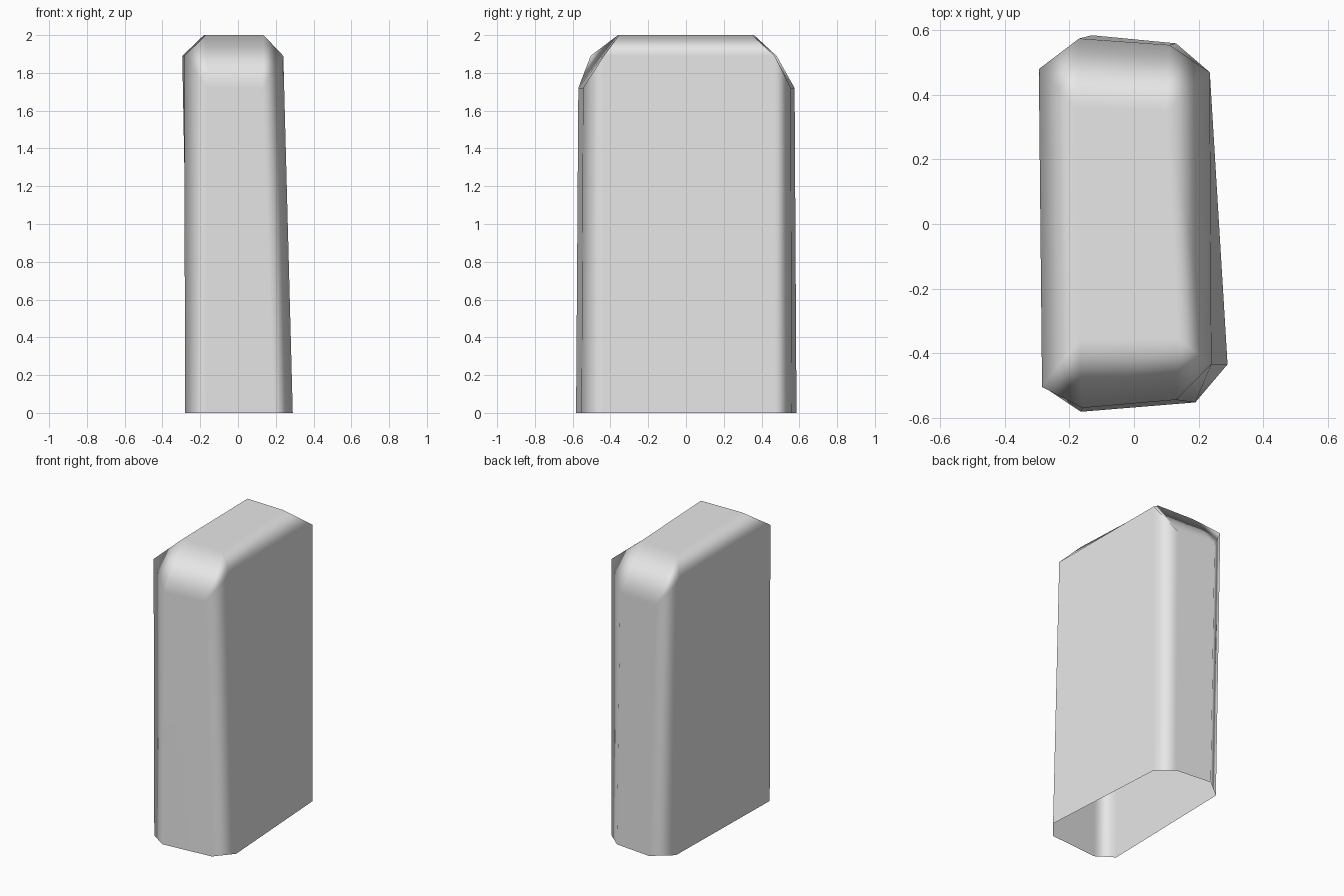
import bpy
import bmesh

# Remove the default cube
cube = bpy.data.objects.get("Cube")
if cube:
    bpy.data.objects.remove(cube, do_unlink=True)

# Single stone colour
stone = bpy.data.materials.new("light_grey_stone")
stone.use_nodes = True
colour = (0.8, 0.8, 0.8, 1)
stone.diffuse_color = colour
stone.node_tree.nodes["Principled BSDF"].inputs["Base Color"].default_value = colour

# Heights of the foot, the shoulders of the walls and the crown
heights = {"side_low": 0, "end_low": 0, "side_up": 1.89, "end_up": 1.72, "top": 2}

# Plan position of each bevel point, corner by corner, anticlockwise from front right
corners = [
    dict(side_low=(-.28, -.505), end_low=(-.165, -.582), side_up=(-.285, -.505),
         end_up=(-.16, -.57), top=(-.17, -.36)),
    dict(side_low=(.29, -.435), end_low=(.19, -.553), side_up=(.24, -.435),
         end_up=(.13, -.545), top=(.135, -.355)),
    dict(side_low=(.235, .47), end_low=(.13, .56), side_up=(.235, .47),
         end_up=(.11, .555), top=(.1, .35)),
    dict(side_low=(-.26, .48), end_low=(-.13, .585), side_up=(-.295, .48),
         end_up=(-.17, .575), top=(-.18, .36)),
]

bm = bmesh.new()
points = [{name: bm.verts.new((*xy, heights[name])) for name, xy in corner.items()}
          for corner in corners]

for index, here in enumerate(points):
    after = points[(index + 1) % len(points)]
    wall = "side" if index % 2 else "end"
    low, up = wall + "_low", wall + "_up"
    # Wall and the sloping bevel above it
    bm.faces.new((here[low], after[low], after[up], here[up]))
    bm.faces.new((here[up], after[up], after["top"], here["top"]))
    # Upright corner bevel and its triangular cap
    first, second = ("side", "end") if index % 2 == 0 else ("end", "side")
    bm.faces.new((here[first + "_low"], here[second + "_low"],
                  here[second + "_up"], here[first + "_up"]))
    bm.faces.new((here[first + "_up"], here[second + "_up"], here["top"]))

# Flat crown; the foot stays open
bm.faces.new([corner["top"] for corner in points])
for face in bm.faces:
    face.smooth = True
bm.normal_update()

mesh = bpy.data.meshes.new("stone_slab")
bm.to_mesh(mesh)
bm.free()
mesh.materials.append(stone)
slab = bpy.data.objects.new("stone_slab", mesh)
bpy.context.collection.objects.link(slab)

# Keep the broad faces flat and shade the bevels softly
weighted = slab.modifiers.new("soft_bevels", "WEIGHTED_NORMAL")
weighted.mode = "FACE_AREA"
weighted.weight = 100
